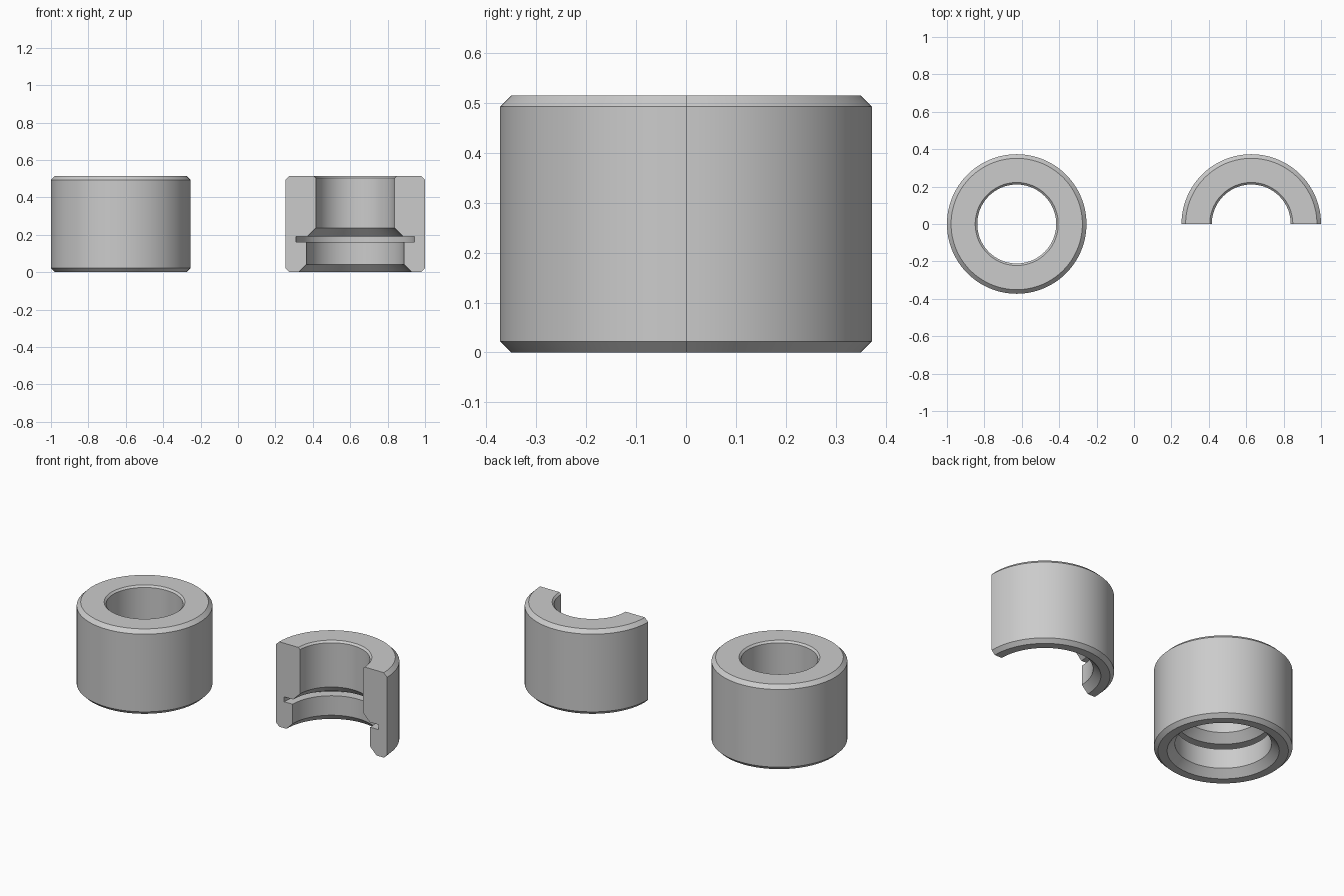
import bpy, bmesh, math

if "Cube" in bpy.data.objects:
    bpy.data.objects.remove(bpy.data.objects["Cube"])

# Radius / height outline of the bushing wall, closed loop
PROFILE = [
    (0.351, 0.0), (0.373, 0.022), (0.373, 0.493), (0.351, 0.515),   # outside
    (0.222, 0.515), (0.211, 0.504), (0.211, 0.236), (0.257, 0.190),  # upper bore, cone
    (0.317, 0.190), (0.317, 0.160), (0.260, 0.160),                  # ring groove
    (0.260, 0.042), (0.302, 0.0),                                    # lower bore, lead-in
]


def revolve(name, x, angle, steps):
    """Sweep the profile about z; a partial sweep gets capped ends."""
    full = angle >= 2 * math.pi - 1e-6
    bm = bmesh.new()
    rings = []
    for i in range(steps if full else steps + 1):
        a = angle * i / steps
        rings.append([bm.verts.new((r * math.cos(a), r * math.sin(a), z))
                      for r, z in PROFILE])
    n = len(PROFILE)
    for i in range(steps):
        a, b = rings[i], rings[(i + 1) % len(rings)]
        for j in range(n):
            k = (j + 1) % n
            bm.faces.new((a[j], b[j], b[k], a[k]))
    if not full:
        bm.faces.new(rings[0])
        bm.faces.new(rings[-1])
    bmesh.ops.recalc_face_normals(bm, faces=bm.faces[:])
    mesh = bpy.data.meshes.new(name)
    bm.to_mesh(mesh)
    bm.free()
    obj = bpy.data.objects.new(name, mesh)
    obj.location.x = x
    bpy.context.collection.objects.link(obj)
    bpy.ops.object.select_all(action='DESELECT')
    obj.select_set(True)
    bpy.context.view_layer.objects.active = obj
    bpy.ops.object.shade_smooth_by_angle(angle=math.radians(30))
    return obj


# Whole bushing on the left, cutaway half on the right
revolve("bushing", -0.627, 2 * math.pi, 128)
revolve("bushing_cutaway", 0.627, math.pi, 64)
